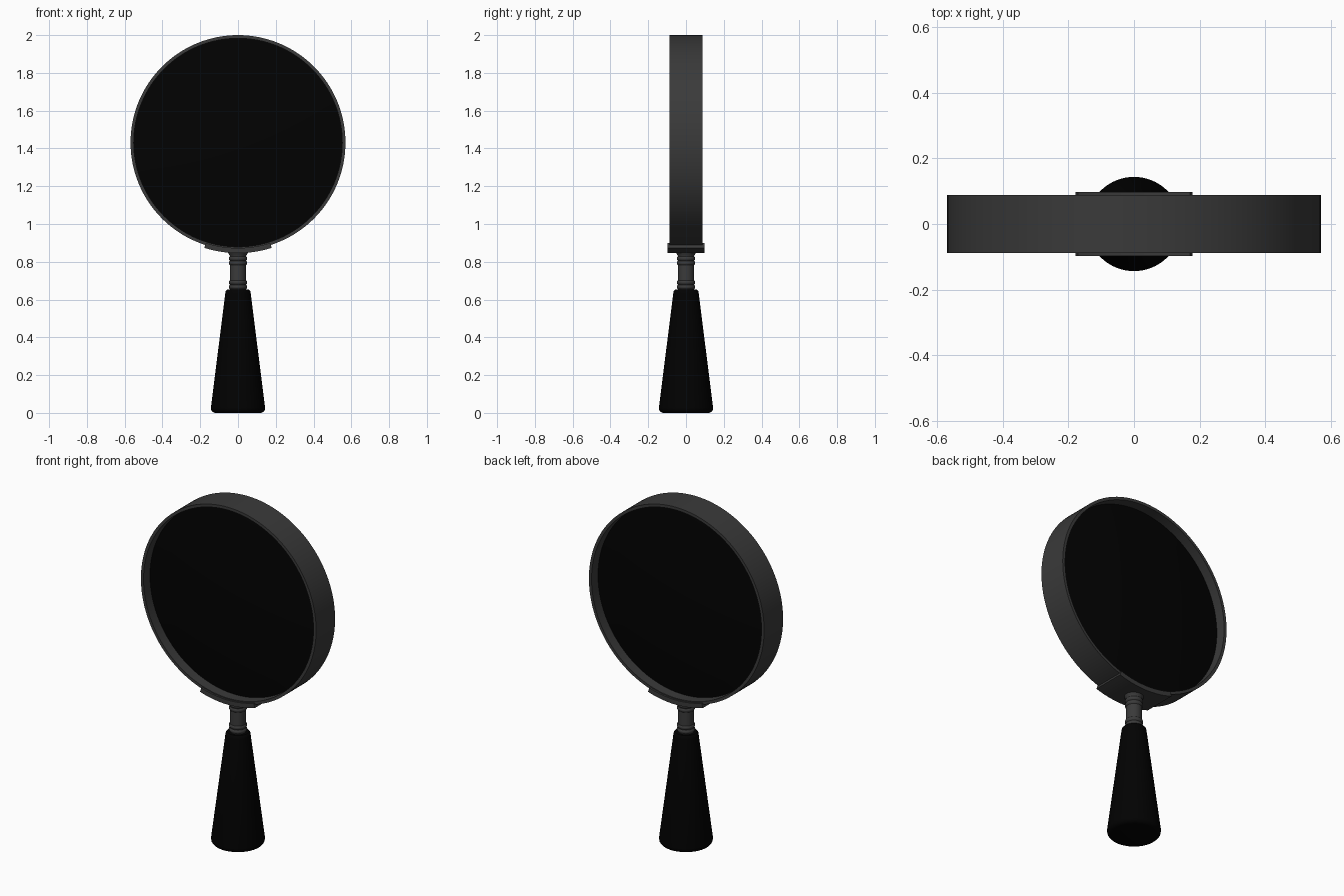
import bpy, bmesh, math

if "Cube" in bpy.data.objects:
    bpy.data.objects.remove(bpy.data.objects["Cube"])

CZ = 1.431  # height of the lens centre


def material(name, v):
    m = bpy.data.materials.new(name)
    m.diffuse_color = (v, v, v, 1)
    m.use_nodes = True
    m.node_tree.nodes["Principled BSDF"].inputs["Base Color"].default_value = m.diffuse_color
    return m


metal = material("dark_metal", 0.042)
black = material("black", 0.0005)


def lathe(name, profile, mat, steps=64, horizontal=False, start=0, sweep=math.tau):
    """Revolve (radius, height) points around z, or around y at the lens centre."""
    bm = bmesh.new()
    full = abs(sweep - math.tau) < 1e-6
    rows = []
    for i in range(steps if full else steps + 1):
        a = start + sweep * i / steps
        c, s = math.cos(a), math.sin(a)
        row = []
        for r, h in profile:
            co = (r * c, h, CZ + r * s) if horizontal else (r * c, r * s, h)
            row.append(bm.verts.new(co))
        rows.append(row)
    for i in range(steps):
        a, b = rows[i], rows[(i + 1) % len(rows)]
        for j in range(len(profile) - 1):
            bm.faces.new((a[j], b[j], b[j + 1], a[j + 1]))
    if not full:
        bm.faces.new(rows[0][:-1])
        bm.faces.new(rows[-1][:-1])
    bmesh.ops.remove_doubles(bm, verts=bm.verts, dist=1e-5)
    bmesh.ops.recalc_face_normals(bm, faces=bm.faces)
    me = bpy.data.meshes.new(name)
    bm.to_mesh(me)
    bm.free()
    ob = bpy.data.objects.new(name, me)
    bpy.context.collection.objects.link(ob)
    me.materials.append(mat)
    bpy.ops.object.select_all(action='DESELECT')
    ob.select_set(True)
    bpy.context.view_layer.objects.active = ob
    bpy.ops.object.shade_smooth_by_angle(angle=math.radians(35))
    return ob


# Lens frame
W = 0.088
lathe("lens_frame", [(0.569, -W), (0.569, W), (0.552, W), (0.552, -W), (0.569, -W)],
      metal, 128, True)

# Biconvex lens
E, B, R = 0.028, 0.042, 0.553
front = [(R * k / 8, -E - B * (1 - (k / 8) ** 2)) for k in range(9)]
lathe("lens", front + [(r, -h) for r, h in reversed(front)], black, 128, True)

# Curved saddle cradling the frame
half = math.asin(0.178 / 0.584)
S = 0.098
lathe("saddle", [(0.558, -S), (0.585, -S), (0.585, S), (0.558, S), (0.558, -S)],
      metal, 24, True, -math.pi / 2 - half, 2 * half)


# Neck with pairs of beads and a flared top
def bead(z, r=0.049, h=0.011):
    return [(0.043, z - h), (r - 0.002, z - h * 0.6), (r, z), (r - 0.002, z + h * 0.6), (0.043, z + h)]


neck = [(0, 0.64), (0.043, 0.64)]
for z in (0.667, 0.691, 0.793, 0.817):
    neck += bead(z)
neck += [(0.043, 0.832), (0.05, 0.842), (0.055, 0.856), (0, 0.856)]
lathe("neck", neck, metal, 48)

# Tapered handle
lathe("handle", [(0, 0), (0.122, 0), (0.134, 0.005), (0.142, 0.015), (0.1435, 0.028),
                 (0.067, 0.635), (0.065, 0.646), (0.058, 0.653), (0, 0.653)], black, 64)
